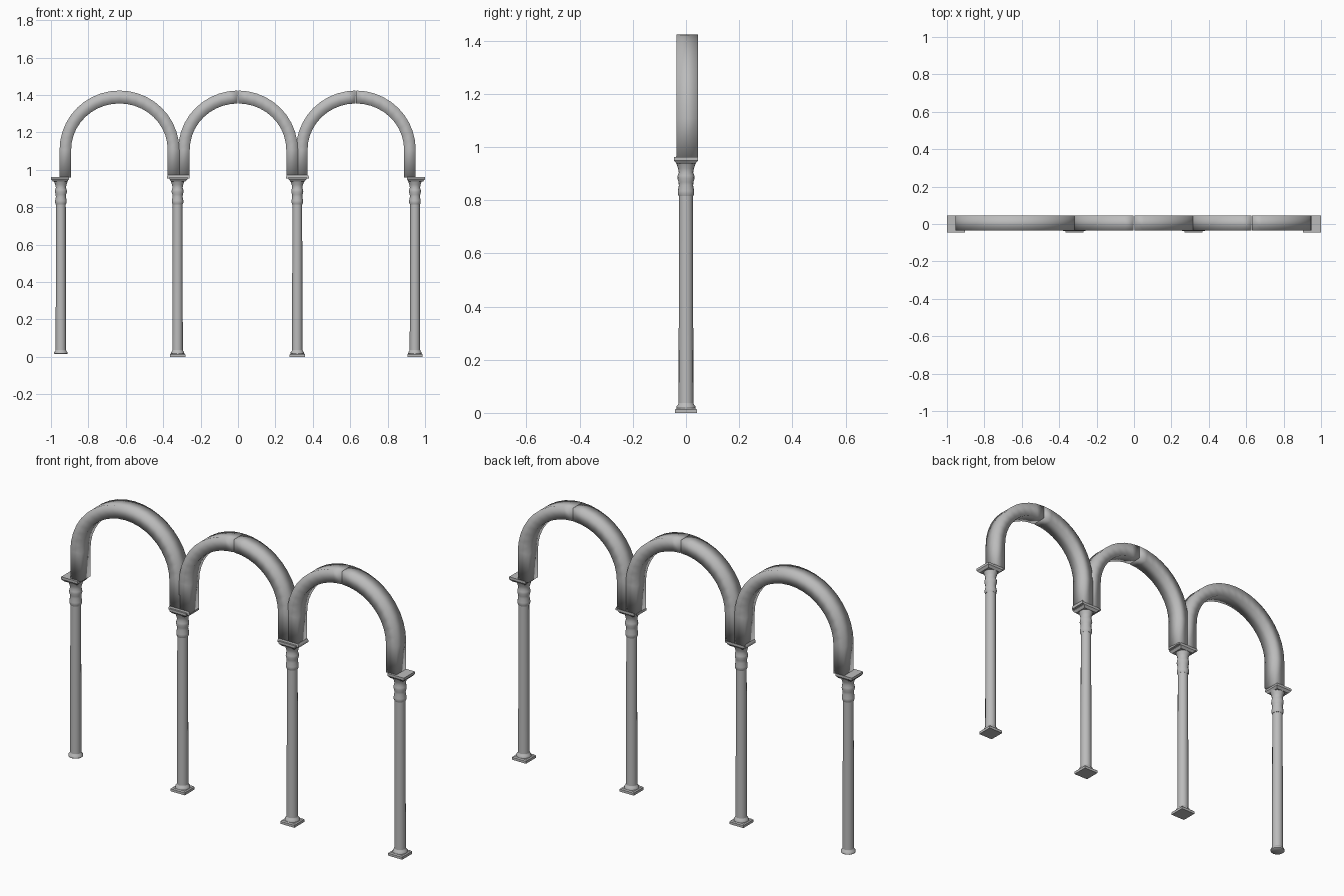
import bpy
import bmesh
from math import sin, cos, pi, radians

cube = bpy.data.objects.get("Cube")
if cube:
    bpy.data.objects.remove(cube, do_unlink=True)

# One plain stone colour
stone = bpy.data.materials.new("grey_stone")
stone.use_nodes = True
stone.diffuse_color = (0.5, 0.5, 0.5, 1)
bsdf = stone.node_tree.nodes["Principled BSDF"]
bsdf.inputs["Base Color"].default_value = stone.diffuse_color
bsdf.inputs["Roughness"].default_value = 0.8


def finish(bm, name, smooth):
    bmesh.ops.recalc_face_normals(bm, faces=bm.faces)
    for face in bm.faces:
        face.smooth = smooth
    mesh = bpy.data.meshes.new(name)
    bm.to_mesh(mesh)
    bm.free()
    mesh.materials.append(stone)
    obj = bpy.data.objects.new(name, mesh)
    bpy.context.collection.objects.link(obj)
    return obj


def loft(name, rings, smooth):
    """Skin a list of equal rings of points and cap both ends."""
    bm = bmesh.new()
    loops = [[bm.verts.new(p) for p in ring] for ring in rings]
    n = len(loops[0])
    for low, high in zip(loops, loops[1:]):
        for i in range(n):
            j = (i + 1) % n
            bm.faces.new((low[i], low[j], high[j], high[i]))
    bm.faces.new(loops[0])
    bm.faces.new(loops[-1])
    return finish(bm, name, smooth)


def lathe(name, x, profile, sides=16):
    rings = [[(x + r * cos(2 * pi * i / sides), r * sin(2 * pi * i / sides), z)
              for i in range(sides)] for r, z in profile]
    obj = loft(name, rings, False)
    bpy.context.view_layer.objects.active = obj
    obj.select_set(True)
    bpy.ops.object.shade_smooth_by_angle(angle=radians(50))
    obj.select_set(False)


def square_block(name, x, y, profile):
    """Stacked rectangles given as (half x, half y, z)."""
    corners = ((-1, -1), (1, -1), (1, 1), (-1, 1))
    loft(name, [[(x + sx * hx, y + sy * hy, z) for sx, sy in corners]
                for hx, hy, z in profile], False)


# Arch band of rectangular section, with straight legs
FRONT, BACK = -0.035, 0.045
SPRING, LEG_BOTTOM = 1.108, 0.96
OUTER, INNER = (0.32, 0.316), (0.258, 0.247)


def section(cx, c, s, drop=None):
    points = []
    for (rx, rz), y in ((OUTER, FRONT), (OUTER, BACK), (INNER, BACK), (INNER, FRONT)):
        z = drop if drop is not None else SPRING + rz * s
        points.append((cx + rx * c, y, z))
    return points


def arch_band(name, cx, start, end, steps):
    rings = []
    for i in range(steps + 1):
        a = start + (end - start) * i / steps
        rings.append(section(cx, cos(a), sin(a)))
    if start == 0:
        rings.insert(0, section(cx, 1, 0, LEG_BOTTOM))
    if end == pi:
        rings.append(section(cx, -1, 0, LEG_BOTTOM))
    loft(name, rings, True)


arch_band("right_arch", -0.634, 0, pi, 20)
seam = 0.007  # narrow joint at the crown
for label, cx in (("middle", 0.0), ("left", 0.63)):
    arch_band(label + "_arch_left_half", cx, 0, pi / 2 - seam, 10)
    arch_band(label + "_arch_right_half", cx, pi / 2 + seam, pi, 10)

# Columns with turned capital and base
CAPITAL = [(0.027, 0.815), (0.031, 0.825), (0.031, 0.835), (0.027, 0.855),
           (0.028, 0.868), (0.032, 0.882), (0.031, 0.893), (0.027, 0.905),
           (0.030, 0.920), (0.036, 0.938), (0.040, 0.946)]
BASE = [(0.033, 0.015), (0.036, 0.018), (0.035, 0.026), (0.030, 0.031), (0.027, 0.040)]

columns = (("right_outer", -0.947, -0.952), ("right_inner", -0.323, -0.319),
           ("left_inner", 0.317, 0.318), ("left_outer", 0.946, 0.952))
for label, x, top_x in columns:
    lathe(label + "_shaft", x, [(0.028, 0.03), (0.026, 0.825)])
    lathe(label + "_capital", x, CAPITAL)
    lathe(label + "_base", x, BASE)
    square_block(label + "_abacus", top_x, 0,
                 [(0.038, 0.036, 0.938), (0.048, 0.046, 0.950), (0.048, 0.046, 0.963)])
    if label != "right_outer":
        square_block(label + "_plinth", x, 0,
                     [(0.041, 0.041, 0), (0.041, 0.041, 0.013), (0.036, 0.036, 0.018)])
    # Lip under the paired legs of the inner columns
    if "inner" in label:
        square_block(label + "_impost", top_x, 0.004,
                     [(0.061, 0.041, 0.953), (0.061, 0.041, 0.963), (0.057, 0.039, 0.972)])
